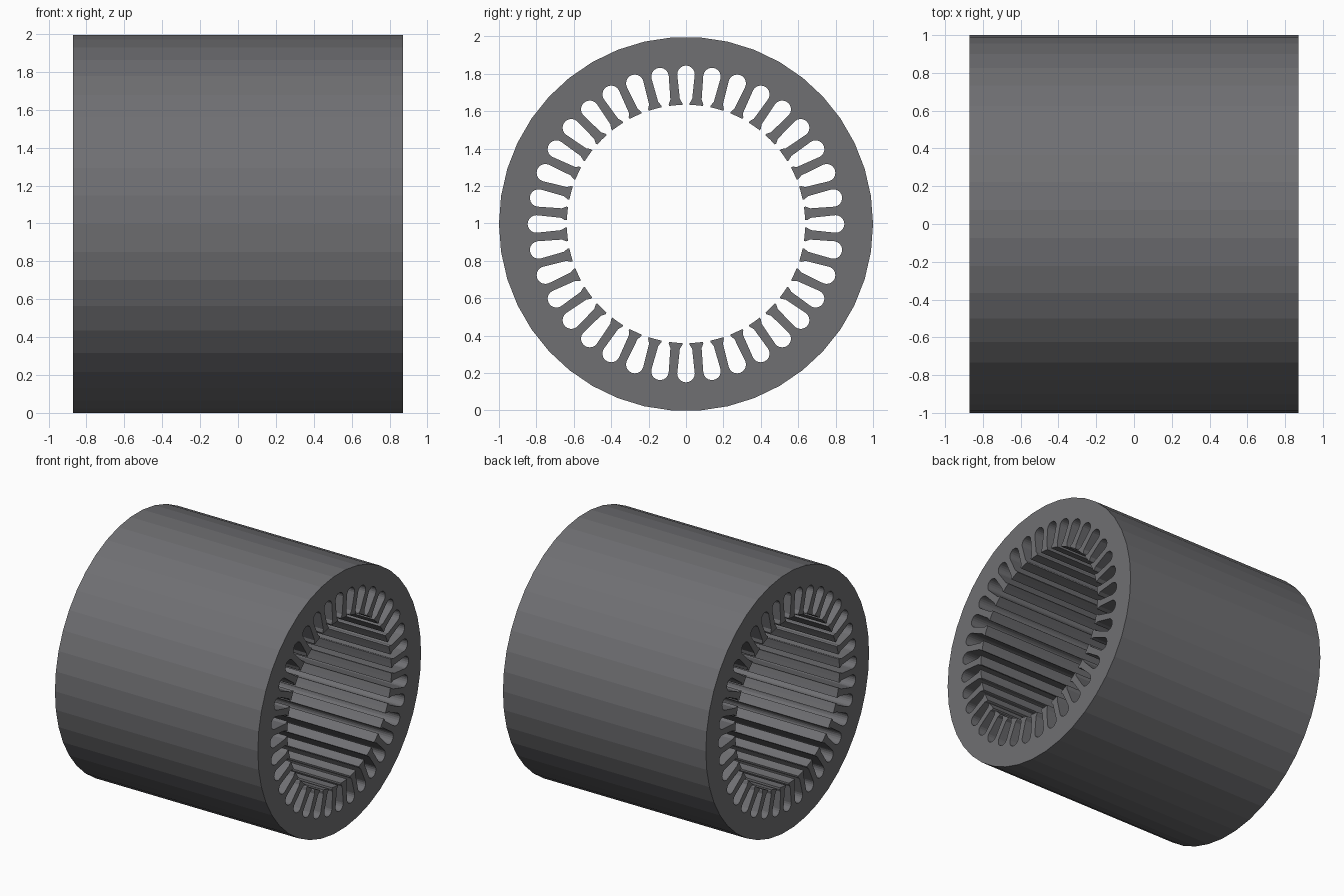
import bpy, bmesh
from math import sin, cos, pi, radians

if "Cube" in bpy.data.objects:
    bpy.data.objects.remove(bpy.data.objects["Cube"])

HALF_LEN = 0.87
SLOTS = 36
OUTER_SIDES = 42
BORE = 0.637
CZ = cos(pi / OUTER_SIDES)  # axis height, lowest flat rests on z = 0

# One slot outline: (sideways, radial), from one lip round to the other
half = [(0.020, 0.647), (0.033, 0.668)]
arc_c, arc_r = 0.800, 0.047
slot = [(-0.020, BORE)] + [(-u, r) for u, r in half]
slot += [(-arc_r * cos(pi * k / 10), arc_c + arc_r * sin(pi * k / 10)) for k in range(11)]
slot += half[::-1] + [(0.020, BORE)]


def place(u, r, a):
    """Turn a slot point by angle a around the x axis."""
    return (-HALF_LEN, u * cos(a) + r * sin(a), CZ + r * cos(a) - u * sin(a))


def add_loop(bm, points):
    verts = [bm.verts.new(p) for p in points]
    return [bm.edges.new((verts[i - 1], verts[i])) for i in range(len(verts))]


bm = bmesh.new()
# Outer rim
edges = add_loop(bm, [place(0, 1.0, 2 * pi * (i + 0.5) / OUTER_SIDES)
                      for i in range(OUTER_SIDES)])
# Bore with slots; each tooth tip gets a middle point on the bore circle
inner = []
for i in range(SLOTS):
    a = radians(360 / SLOTS) * i
    inner += [place(u, r, a) for u, r in slot]
    inner.append(place(0, BORE, a + pi / SLOTS))
edges += add_loop(bm, inner)

# Fill the lamination shape and extrude it along the axis
bmesh.ops.triangle_fill(bm, use_beauty=True, use_dissolve=False, edges=edges,
                        normal=(-1, 0, 0))
ext = bmesh.ops.extrude_face_region(bm, geom=bm.faces[:], use_keep_orig=True)
bmesh.ops.translate(bm, vec=(2 * HALF_LEN, 0, 0),
                    verts=[g for g in ext["geom"] if isinstance(g, bmesh.types.BMVert)])
bmesh.ops.recalc_face_normals(bm, faces=bm.faces[:])

mesh = bpy.data.meshes.new("stator_core")
bm.to_mesh(mesh)
bm.free()
core = bpy.data.objects.new("stator_core", mesh)
bpy.context.collection.objects.link(core)

# Dark grey steel
steel = bpy.data.materials.new("steel")
steel.diffuse_color = (0.16, 0.16, 0.17, 1)
steel.use_nodes = True
steel.node_tree.nodes["Principled BSDF"].inputs["Base Color"].default_value = steel.diffuse_color
mesh.materials.append(steel)
